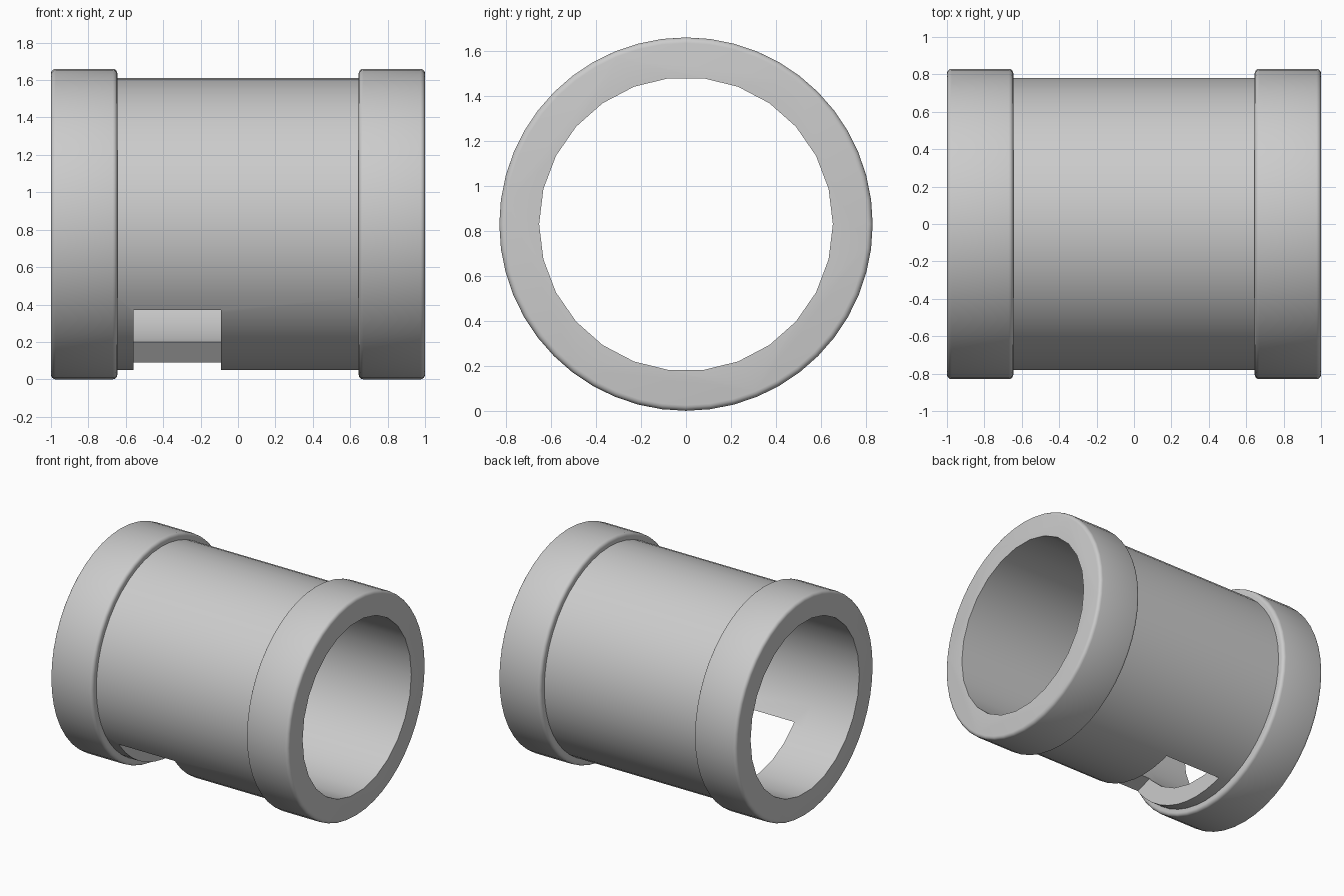
import bpy
import bmesh
from math import cos, sin, pi, radians

AXIS_Z = 0.83
BORE_R, TUBE_R, COLLAR_R = 0.653, 0.78, 0.83
END_X, COLLAR_X, BEVEL = 1.0, 0.645, 0.025
OUTER_SIDES, BORE_SIDES = 48, 26

start = bpy.data.objects.get("Cube")
if start:
    bpy.data.objects.remove(start, do_unlink=True)

grey = bpy.data.materials.new("plain grey")
grey.use_nodes = True
colour = (0.6, 0.6, 0.6, 1)
grey.diffuse_color = colour
grey.node_tree.nodes["Principled BSDF"].inputs["Base Color"].default_value = colour


def loft(name, rings):
    """Solid made by joining matching rings of points, closed at both ends."""
    bm = bmesh.new()
    loops = [[bm.verts.new(p) for p in ring] for ring in rings]
    n = len(loops[0])
    for a, b in zip(loops, loops[1:]):
        for i in range(n):
            j = (i + 1) % n
            bm.faces.new((a[i], a[j], b[j], b[i]))
    bm.faces.new(loops[0])
    bm.faces.new(loops[-1])
    bmesh.ops.recalc_face_normals(bm, faces=bm.faces)
    mesh = bpy.data.meshes.new(name)
    bm.to_mesh(mesh)
    bm.free()
    mesh.materials.append(grey)
    obj = bpy.data.objects.new(name, mesh)
    bpy.context.collection.objects.link(obj)
    return obj


def turned(name, profile, sides):
    """Solid of revolution about the long axis from (x, radius) points."""
    angles = [2 * pi * i / sides for i in range(sides)]
    return loft(name, [[(x, r * cos(a), AXIS_Z + r * sin(a)) for a in angles]
                       for x, r in profile])


def cut(obj, cutter):
    mod = obj.modifiers.new("cut", 'BOOLEAN')
    mod.operation = 'DIFFERENCE'
    mod.solver = 'EXACT'
    mod.object = cutter
    bpy.ops.object.select_all(action='DESELECT')
    bpy.context.view_layer.objects.active = obj
    obj.select_set(True)
    bpy.ops.object.modifier_apply(modifier=mod.name)


# Helpers: the bore through everything and the opening underneath
bore = turned("bore_cutter", [(-1.2, BORE_R), (1.2, BORE_R)], BORE_SIDES)
section = [(-0.76, 0.33), (-0.37, 0.45), (0.08, 0.30),
           (0.31, 0.0), (0.0, -0.2), (-0.76, -0.2)]
opening = loft("opening_cutter", [[(x, y, z) for y, z in section]
                                  for x in (-0.56, -0.09)])

# Middle tube
tube = turned("tube", [(-COLLAR_X, TUBE_R), (COLLAR_X, TUBE_R)], OUTER_SIDES)
parts = [tube]

# Rounded collars at both ends
arc = [radians(22.5 * i) for i in range(5)]
profile = [(COLLAR_X + BEVEL * (1 - sin(a)), COLLAR_R - BEVEL * (1 - cos(a)))
           for a in reversed(arc)]
profile += [(END_X - BEVEL * (1 - sin(a)), COLLAR_R - BEVEL * (1 - cos(a)))
            for a in arc]
for side, name in ((1, "left_collar"), (-1, "right_collar")):
    parts.append(turned(name, [(side * x, r) for x, r in profile], OUTER_SIDES))

for part in parts:
    cut(part, bore)
cut(tube, opening)

for part in parts:
    bpy.ops.object.select_all(action='DESELECT')
    bpy.context.view_layer.objects.active = part
    part.select_set(True)
    bpy.ops.object.shade_smooth_by_angle(angle=radians(30))

for helper in (bore, opening):
    bpy.data.objects.remove(helper, do_unlink=True)
